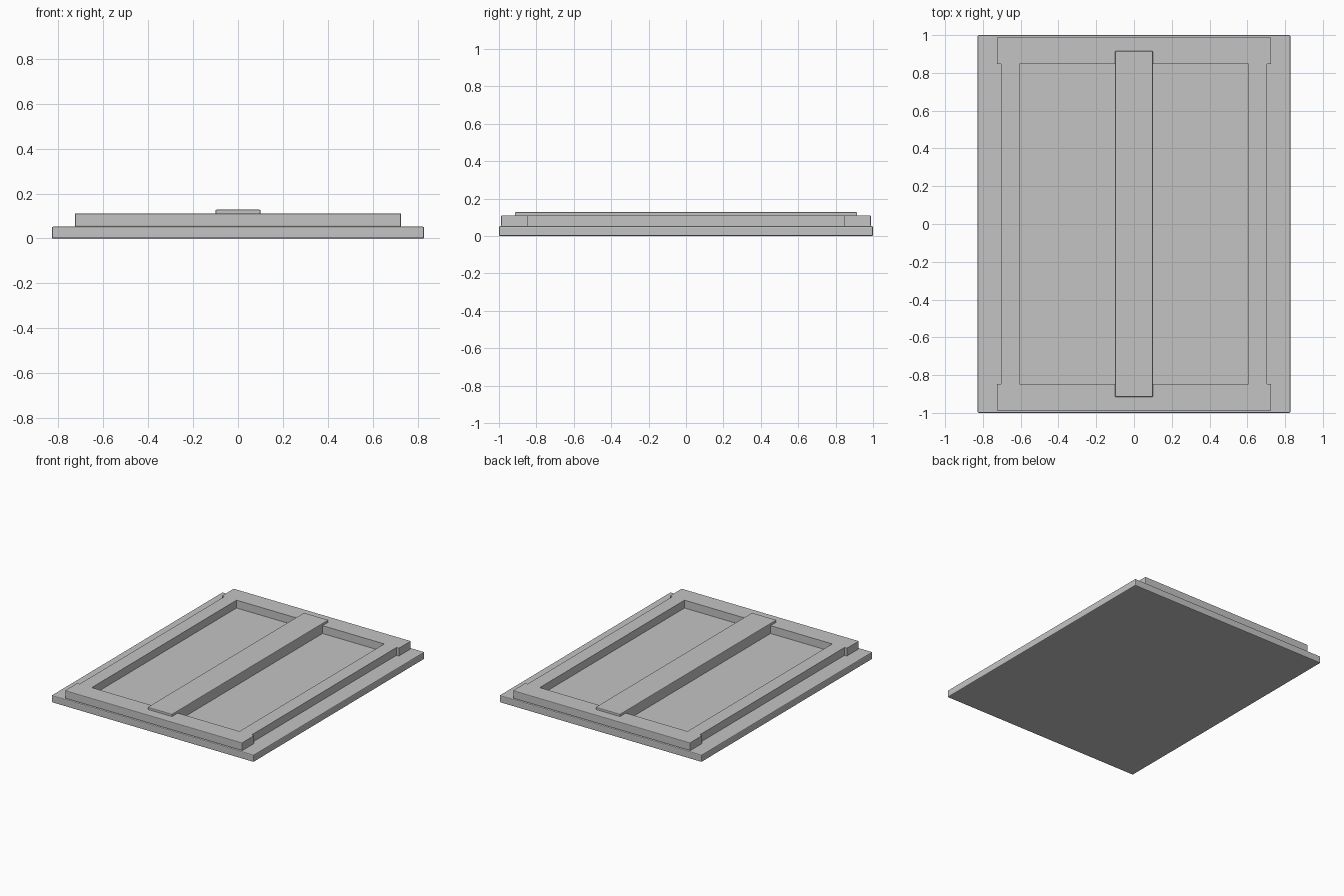
import bpy
import bmesh
from mathutils import Vector

default = bpy.data.objects.get("Cube")
if default:
    bpy.data.objects.remove(default, do_unlink=True)

grey = bpy.data.materials.new("plain grey")
grey.use_nodes = True
COLOUR = (0.55, 0.55, 0.55, 1)
grey.diffuse_color = COLOUR
grey.node_tree.nodes["Principled BSDF"].inputs["Base Color"].default_value = COLOUR


def box(name, low, high, bevel=0.0, choose=lambda edge: True):
    """Box between two corners, with the chosen edges chamfered."""
    low, high = Vector(low), Vector(high)
    bm = bmesh.new()
    bmesh.ops.create_cube(bm, size=1)
    for v in bm.verts:
        v.co = (low + high) / 2 + v.co * (high - low)
    if bevel:
        edges = [e for e in bm.edges if choose(e)]
        bmesh.ops.bevel(bm, geom=edges, offset=bevel, segments=2,
                        profile=0.5, affect='EDGES')
    mesh = bpy.data.meshes.new(name)
    bm.to_mesh(mesh)
    bm.free()
    mesh.materials.append(grey)
    obj = bpy.data.objects.new(name, mesh)
    bpy.context.collection.objects.link(obj)
    return obj


FLOOR, FRAME_TOP, SLAT_TOP = 0.053, 0.111, 0.128
RAIL_IN, RAIL_OUT = 0.847, 0.988


def outer_edge(edge):
    return all(abs(v.co.y) > RAIL_OUT - 0.01 for v in edge.verts)


# Backing panel
box("back_panel", (-0.828, -1, 0), (0.828, 1, FLOOR), 0.006)

# Raised frame: wide end rails and narrower side stiles
for side, label in ((-1, "front"), (1, "back")):
    y0, y1 = sorted((side * RAIL_IN, side * RAIL_OUT))
    box(label + "_rail", (-0.725, y0, FLOOR), (0.725, y1, FRAME_TOP),
        0.004, outer_edge)
for side, label in ((-1, "right"), (1, "left")):
    x0, x1 = sorted((side * 0.605, side * 0.705))
    box(label + "_stile", (x0, -RAIL_IN, FLOOR), (x1, RAIL_IN, FRAME_TOP))

# Central divider, with a cap that overlaps the rails
box("centre_divider", (-0.1, -RAIL_IN, FLOOR), (0.1, RAIL_IN, FRAME_TOP))
box("centre_cap", (-0.1, -0.915, FRAME_TOP), (0.1, 0.915, SLAT_TOP), 0.004,
    lambda e: any(v.co.z > FRAME_TOP + 0.01 for v in e.verts))
